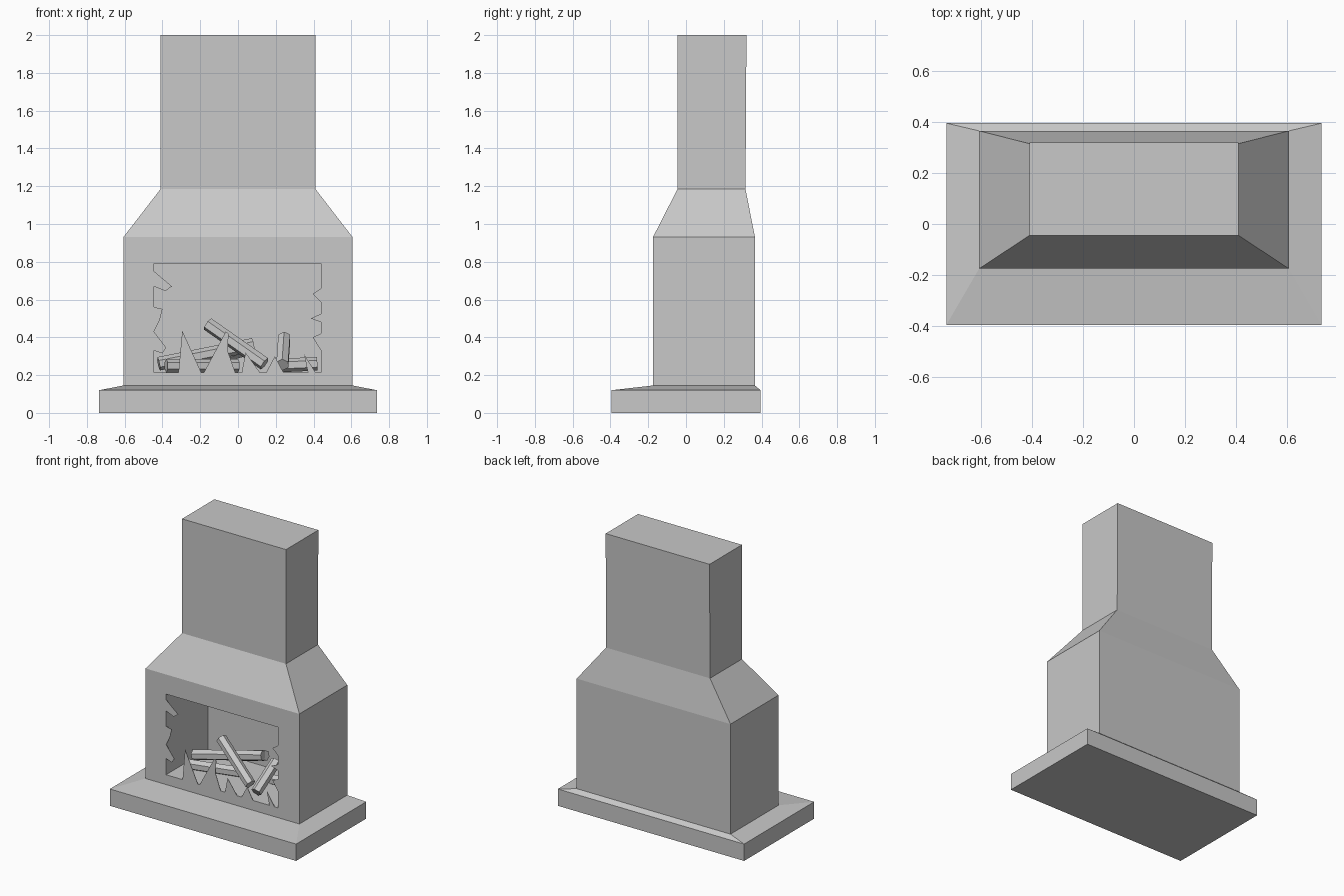
import bpy
import bmesh
from mathutils import Vector

if "Cube" in bpy.data.objects:
    bpy.data.objects.remove(bpy.data.objects["Cube"], do_unlink=True)

# One stone colour for everything
stone = bpy.data.materials.new("grey_stone")
stone.use_nodes = True
GREY = (0.58, 0.58, 0.58, 1)
stone.diffuse_color = GREY
stone.node_tree.nodes["Principled BSDF"].inputs["Base Color"].default_value = GREY


def finish(name, bm):
    bmesh.ops.recalc_face_normals(bm, faces=bm.faces[:])
    mesh = bpy.data.meshes.new(name)
    bm.to_mesh(mesh)
    bm.free()
    mesh.materials.append(stone)
    obj = bpy.data.objects.new(name, mesh)
    bpy.context.collection.objects.link(obj)
    return obj


def loft(name, loops):
    """Skin closed loops of points in order and cap both ends."""
    bm = bmesh.new()
    rings = [[bm.verts.new(p) for p in loop] for loop in loops]
    for a, b in zip(rings, rings[1:]):
        for i in range(len(a)):
            j = (i + 1) % len(a)
            bm.faces.new((a[i], a[j], b[j], b[i]))
    bm.faces.new(rings[0])
    bm.faces.new(rings[-1])
    return finish(name, bm)


def prism(name, outline, y0, y1):
    return loft(name, [[(x, y, z) for x, z in outline] for y in (y0, y1)])


def carve(target, cutter):
    mod = target.modifiers.new("opening", 'BOOLEAN')
    mod.operation = 'DIFFERENCE'
    mod.solver = 'EXACT'
    mod.object = cutter
    cutter.hide_render = True
    bpy.context.view_layer.objects.active = target
    bpy.ops.object.modifier_apply(modifier=mod.name)
    bpy.data.objects.remove(cutter, do_unlink=True)


# Hearth, body, shoulders and chimney: half width, front, back, height
levels = [
    (0.735, -0.395, 0.395, 0),
    (0.735, -0.395, 0.395, 0.12),
    (0.607, -0.175, 0.365, 0.145),
    (0.607, -0.175, 0.365, 0.93),
    (0.41, -0.045, 0.315, 1.185),
    (0.41, -0.045, 0.32, 2),
]
fireplace = loft("fireplace_body", [
    [(-w, f, z), (w, f, z), (w, b, z), (-w, b, z)] for w, f, b, z in levels])

# Jagged front opening
L, R, B, T = -0.445, 0.44, 0.215, 0.79
left_teeth = [(L, .75), (-.35, .67), (-.385, .645), (L, .67),
              (L, .56), (-.40, .55), (-.415, .49), (L, .43),
              (-.38, .345), (-.40, .315), (L, .33)]
flames = [(-.315, B), (-.295, .435), (-.195, B), (-.18, B), (-.065, .43),
          (-.05, .42), (-.055, .33), (-.015, B), (.02, B), (.04, .32),
          (.115, B), (.15, B), (.195, .30), (.24, B), (.37, B),
          (.35, .31), (.41, B)]
right_teeth = [(R, .33), (.395, .40), (R, .42), (R, .48), (.385, .50),
               (R, .525), (R, .585), (.395, .63), (R, .66)]
outline = [(L, T)] + left_teeth + [(L, B)] + flames + [(R, B)] + right_teeth + [(R, T)]
carve(fireplace, prism("opening_cutter", outline, -0.3, -0.1))

# Firebox behind the thin jagged front
box = [(L, T), (L, B), (R, B), (R, T)]
carve(fireplace, prism("firebox_cutter", box, -0.172, 0.295))


# Hexagonal logs
def log(name, start, end, radius=0.036):
    a, b = Vector(start), Vector(end)
    bm = bmesh.new()
    bmesh.ops.create_cone(bm, cap_ends=True, segments=6, radius1=radius,
                          radius2=radius, depth=(b - a).length)
    obj = finish(name, bm)
    obj.location = (a + b) / 2
    obj.rotation_mode = 'QUATERNION'
    obj.rotation_quaternion = (b - a).to_track_quat('Z', 'Y')


log("top_log", (-.16, .04, .47), (.14, -.06, .26))
log("leaning_log", (.235, -.13, .255), (.245, .08, .40))
log("long_log", (-.42, .10, .26), (.08, .17, .36))
log("lower_left_log", (-.38, -.02, .25), (0, .08, .25))
log("back_log", (-.22, .22, .26), (.08, .20, .35))
log("lower_right_log", (.20, .10, .25), (.42, .10, .26))
